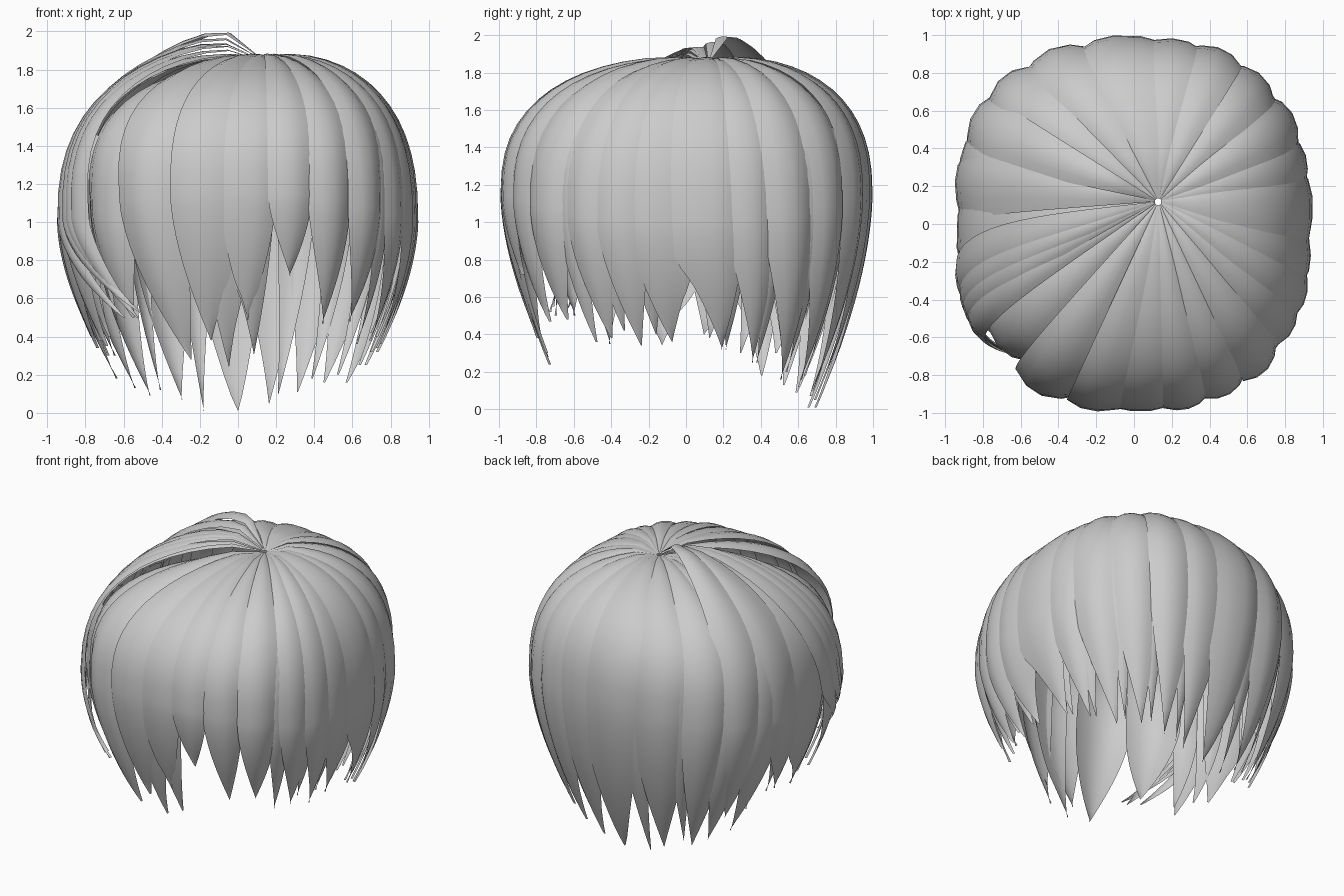
import bpy
import bmesh
from math import sin, cos, pi, radians, exp, copysign

if "Cube" in bpy.data.objects:
    bpy.data.objects.remove(bpy.data.objects["Cube"])

hair = bpy.data.materials.new("light grey hair")
hair.use_nodes = True
hair.diffuse_color = (0.6, 0.6, 0.6, 1)
hair.node_tree.nodes["Principled BSDF"].inputs["Base Color"].default_value = (0.6, 0.6, 0.6, 1)

WHORL = (0.13, 0.12)
UPPER, LOWER = 14, 14
ACROSS = 4


def outline(phi):
    """Point on the rounded-square plan of the head."""
    c, s = cos(phi), sin(phi)
    return (0.93 * copysign(abs(c) ** 0.8, c), 0.98 * copysign(abs(s) ** 0.8, s))


def strand(name, angle, half, tip_z, twist=0, lift=0, layer=0, start=0.004):
    """Curved sheet from the whorl, over the crown, down to a pointed tip."""
    bm = bmesh.new()
    rows = []
    equator = 1.0 + 0.15 * sin(radians(angle)) ** 2
    tip_r = 0.69 + 0.28 * tip_z
    for i in range(UPPER + LOWER + 1):
        if i <= UPPER:
            a = (start + (1 - start) * i / UPPER) * pi / 2
            r = sin(a) ** 0.8
            z = equator + (1.885 - equator) * max(cos(a), 0) ** 0.8
            # locks dip into the whorl and may arch just beside it
            z += lift * r / 0.25 * exp(1 - r / 0.25) * cos(a) - 0.04 * exp(-(r / 0.1) ** 2)
            width, drop, flat, whorl_pull = 1, 0, cos(a), 1 - r
        else:
            drop = (i - UPPER) / LOWER
            z = equator + (tip_z - equator) * drop
            r = 1 - (1 - tip_r) * drop ** 1.7
            width, flat, whorl_pull = 1 - drop ** 1.6, 0, 0
        turn = twist * (0.2 * min(i / UPPER, 1) ** 3 + 0.8 * drop ** 1.3)
        row = []
        for j in range(ACROSS + 1):
            u = 2 * j / ACROSS - 1
            x, y = outline(radians(angle + turn + u * half * width))
            # rounded section with one edge tucked under its neighbour
            sag = (0.0045 * half * u * u * width + 0.012 * u) * min(r, 1) - layer * min(r * 3, 1)
            rr = r * (1 + 0.012 - sag * (1 - flat))
            row.append(bm.verts.new((x * rr + WHORL[0] * whorl_pull,
                                     y * rr + WHORL[1] * whorl_pull,
                                     z - sag * flat)))
        rows.append(row)
    for lo, hi in zip(rows, rows[1:]):
        for j in range(ACROSS):
            bm.faces.new((lo[j], hi[j], hi[j + 1], lo[j + 1]))
    bmesh.ops.remove_doubles(bm, verts=bm.verts, dist=0.0005)
    mesh = bpy.data.meshes.new(name)
    bm.to_mesh(mesh)
    bm.free()
    mesh.materials.append(hair)
    for p in mesh.polygons:
        p.use_smooth = True
    obj = bpy.data.objects.new(name, mesh)
    bpy.context.collection.objects.link(obj)


# angle, half width, tip height, twist
groups = {
    "fringe_lock": [(-119, 13, 0.28, 14), (-98, 10, 0.38, 1), (-87, 6, 0.48, -1),
                    (-77, 7, 0.72, 1), (-63, 9, 0.47, 3), (-46, 10, 0.48, 0)],
    "left_lock": [(-28, 9, 0.38, 3), (-17, 8, 0.34, 4), (-7, 8, 0.36, 4),
                  (4, 9, 0.32, 6), (15, 8, 0.25, 8), (29, 11, 0.16, 10)],
    "back_lock": [(49, 12, 0.16, 5), (67, 11, 0.11, 1), (82, 10, 0.05, -2),
                  (95, 10, 0.01, -5), (114, 14, 0.07, -3), (137, 13, 0.09, -9)],
    "right_lock": [(151, 12, 0.13, -13), (168, 11, 0.18, -16), (184, 11, 0.34, 2),
                   (198, 9, 0.35, 8)],
}
for group, locks in groups.items():
    for n, (angle, half, tip, twist) in enumerate(locks):
        strand(f"{group}_{n + 1}", angle, half, tip, twist, layer=0.008 * (n % 2))

# recessed lock filling the front right corner
strand("corner_lock", 218, 14, 0.5, 8, 0, -0.06)

# sweeping locks that curl forward on the right
for n, (angle, half, tip, twist, lift) in enumerate([
        (186, 6, 0.5, 40, 0.05), (192, 5, 0.52, 44, 0.05), (197, 5, 0.55, 36, 0.04),
        (203, 6, 0.5, 30, 0.02)]):
    strand(f"sweeping_lock_{n + 1}", angle, half, tip, twist, lift, 0.022 - 0.003 * n)

# raised locks on the crown
strand("crown_lock_right", 153, 12, 0.3, -6, 0.11, 0.02)
strand("crown_lock_side", 170, 9, 0.4, 6, 0.08, 0.018)

# short under layer giving extra points below the main locks
for n, (angle, tip) in enumerate([(-94, 0.24), (-88, 0.3), (-36, 0.36), (-22, 0.42),
                                  (-10, 0.4), (10, 0.32), (24, 0.25), (42, 0.2), (58, 0.18),
                                  (74, 0.1), (100, 0.01), (121, 0.12), (160, 0.3), (172, 0.38),
                                  (192, 0.38), (204, 0.4)]):
    strand(f"under_lock_{n + 1}", angle, 6, tip, 2, 0, -0.03, 0.7)
